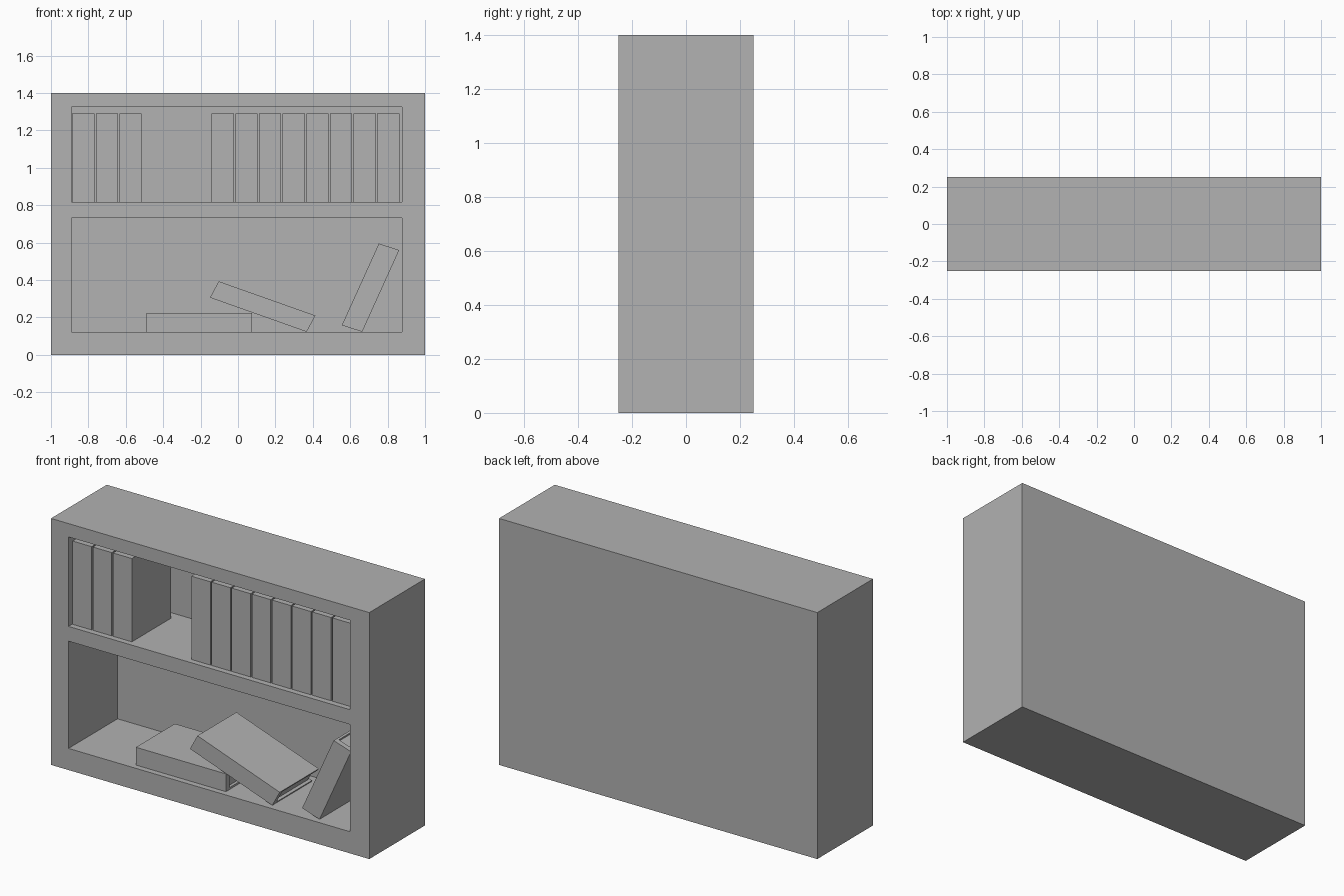
import bpy, bmesh
from mathutils import Vector, Matrix

cube = bpy.data.objects.get("Cube")
if cube:
    bpy.data.objects.remove(cube, do_unlink=True)

# One plain grey for everything
grey = bpy.data.materials.new("plain grey")
grey.use_nodes = True
colour = (0.445, 0.445, 0.445, 1)
grey.diffuse_color = colour
grey.node_tree.nodes["Principled BSDF"].inputs["Base Color"].default_value = colour


def finish(name, bm):
    """Turn a bmesh into a grey object."""
    bmesh.ops.recalc_face_normals(bm, faces=bm.faces)
    mesh = bpy.data.meshes.new(name)
    bm.to_mesh(mesh)
    bm.free()
    mesh.materials.append(grey)
    obj = bpy.data.objects.new(name, mesh)
    bpy.context.collection.objects.link(obj)
    return obj


def add_box(bm, low, high):
    low, high = Vector(low), Vector(high)
    place = Matrix.Translation((low + high) / 2) @ Matrix.Diagonal((high - low).to_4d())
    bmesh.ops.create_cube(bm, size=1, matrix=place)


def box(name, low, high):
    bm = bmesh.new()
    add_box(bm, low, high)
    return finish(name, bm)


# Cabinet: solid block with two open compartments
LEFT, RIGHT, FLOOR, SHELF = -0.89, 0.878, 0.123, 0.816
cabinet = box("cabinet", (-1, -0.25, 0), (1, 0.25, 1.4))
for low, high in ((FLOOR, 0.732), (SHELF, 1.324)):
    cutter = box("compartment_cutter", (LEFT, -0.4, low), (RIGHT, 0.19, high))
    cutter.hide_render = True
    mod = cabinet.modifiers.new("compartment", 'BOOLEAN')
    mod.object = cutter
    mod.solver = 'EXACT'
    bpy.context.view_layer.objects.active = cabinet
    bpy.ops.object.modifier_apply(modifier=mod.name)
    bpy.data.objects.remove(cutter, do_unlink=True)

# Book: wraparound cover with the spine in front, and recessed pages.
# Built in a unit square, then laid along its thickness and height edges.
FRONT, BACK = -0.217, 0.133
BOARD, SPINE, RECESS = 0.11, 0.03, 0.03


def book(name, corner, thick, tall):
    bm = bmesh.new()
    inner = FRONT + SPINE
    outline = [(0, FRONT), (1, FRONT), (1, BACK), (1 - BOARD, BACK),
               (1 - BOARD, inner), (BOARD, inner), (BOARD, BACK), (0, BACK)]
    face = bm.faces.new([bm.verts.new((x, y, 0)) for x, y in outline])
    grown = bmesh.ops.extrude_face_region(bm, geom=[face])["geom"]
    top = [v for v in grown if isinstance(v, bmesh.types.BMVert)]
    bmesh.ops.translate(bm, verts=top, vec=(0, 0, 1))
    add_box(bm, (BOARD, inner, RECESS), (1 - BOARD, BACK - 0.015, 1 - RECESS))
    for v in bm.verts:
        x, y, z = v.co
        v.co = (corner[0] + x * thick[0] + z * tall[0], y,
                corner[1] + x * thick[1] + z * tall[1])
    return finish(name, bm)


# Upright books on the upper shelf
for side, start, count in (("right", -0.887, 3), ("left", -0.141, 8)):
    for i in range(count):
        book(f"upright_book_{side}_{i + 1}", (start + i * 0.1265, SHELF),
             (0.119, 0), (0, 0.473))

# Loose books in the lower compartment
book("flat_book", (-0.49, 0.224), (0, -0.101), (0.566, 0))
book("tilted_book", (-0.103, 0.393), (-0.047, -0.087), (0.517, -0.183))
book("leaning_book", (0.555, 0.158), (0.109, -0.035), (0.198, 0.437))
